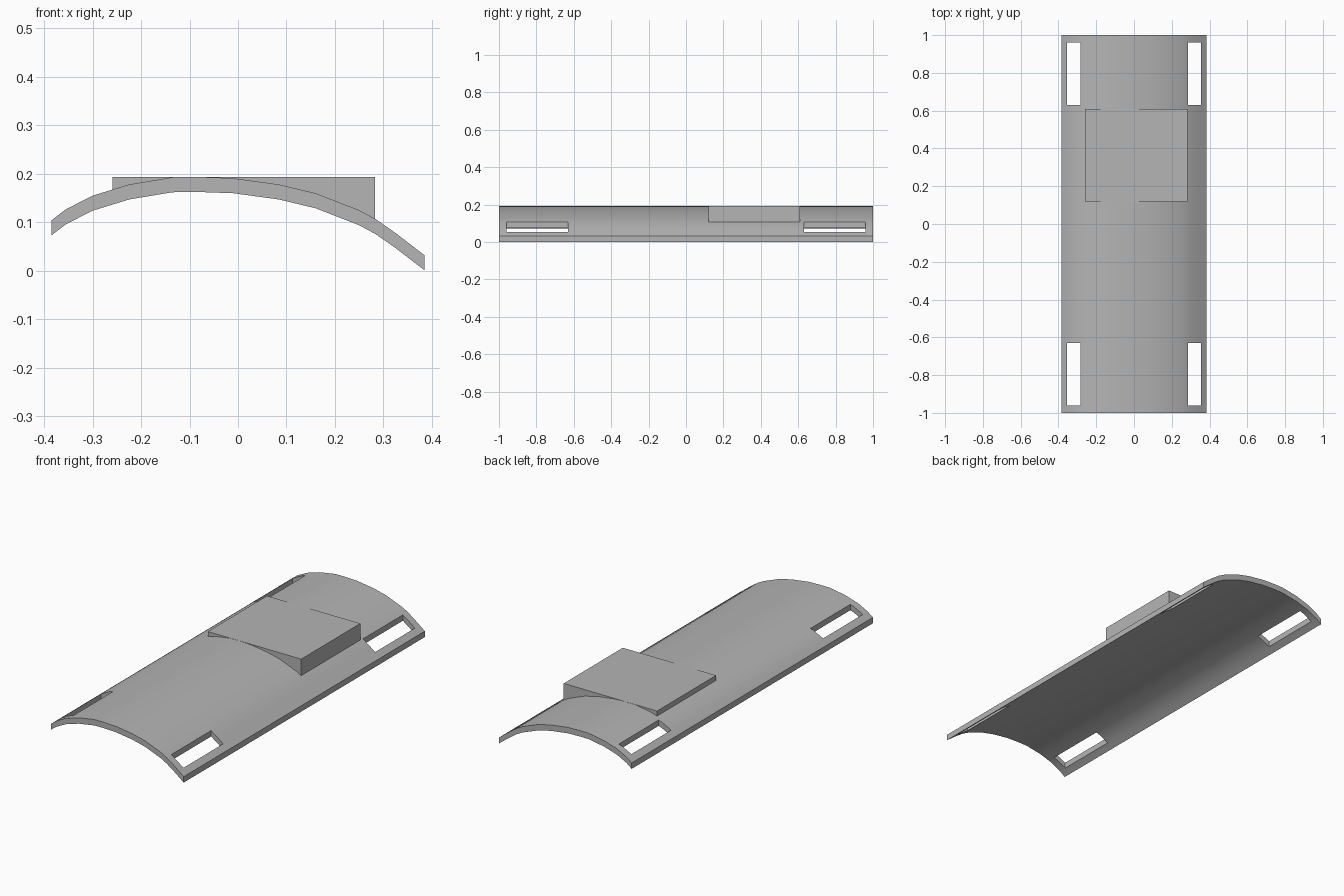
import bpy, bmesh, math

cube = bpy.data.objects.get("Cube")
if cube:
    bpy.data.objects.remove(cube, do_unlink=True)

THICKNESS = 0.031
HALF_LENGTH = 1.0
SLOT_X = [(-0.355, -0.282), (0.285, 0.355)]
SLOT_Y = [(-0.96, -0.63), (0.63, 0.96)]

# Outer curve of the shell, as x, z
CURVE = [(-0.385, 0.104), (-0.355, 0.127), (-0.30, 0.155), (-0.225, 0.178),
         (-0.135, 0.193), (-0.08, 0.1935), (-0.01, 0.191), (0.085, 0.178),
         (0.16, 0.16), (0.25, 0.125), (0.285, 0.106), (0.325, 0.078), (0.385, 0.032)]


def height(x):
    for (x0, z0), (x1, z1) in zip(CURVE, CURVE[1:]):
        if x <= x1:
            return z0 + (z1 - z0) * (x - x0) / (x1 - x0)
    return CURVE[-1][1]


grey = bpy.data.materials.new("matte_grey")
grey.use_nodes = True
grey.diffuse_color = (0.46, 0.46, 0.46, 1)
grey.node_tree.nodes["Principled BSDF"].inputs["Base Color"].default_value = grey.diffuse_color


def finish(name, bm, smooth):
    bmesh.ops.recalc_face_normals(bm, faces=bm.faces[:])
    mesh = bpy.data.meshes.new(name)
    bm.to_mesh(mesh)
    bm.free()
    mesh.materials.append(grey)
    obj = bpy.data.objects.new(name, mesh)
    bpy.context.collection.objects.link(obj)
    if smooth:
        bpy.ops.object.select_all(action="DESELECT")
        obj.select_set(True)
        bpy.context.view_layer.objects.active = obj
        bpy.ops.object.shade_smooth_by_angle(angle=math.radians(30))
    return obj


def inside(value, spans):
    return any(a < value < b for a, b in spans)


# Curved shell: a grid with the slot cells left open
xs = sorted({x for x, z in CURVE} | {x for span in SLOT_X for x in span})
ys = sorted({-HALF_LENGTH, HALF_LENGTH} | {y for span in SLOT_Y for y in span})
bm = bmesh.new()
grid = [[bm.verts.new((x, y, height(x))) for y in ys] for x in xs]
for i in range(len(xs) - 1):
    for j in range(len(ys) - 1):
        mid_x, mid_y = (xs[i] + xs[i + 1]) / 2, (ys[j] + ys[j + 1]) / 2
        if not (inside(mid_x, SLOT_X) and inside(mid_y, SLOT_Y)):
            bm.faces.new((grid[i][j], grid[i + 1][j], grid[i + 1][j + 1], grid[i][j + 1]))

# Underside copy, joined by walls along the rim and the slots
rim = [e for e in bm.edges if e.is_boundary]
copy = bmesh.ops.duplicate(bm, geom=bm.verts[:] + bm.edges[:] + bm.faces[:])
lower = [g for g in copy["geom"] if isinstance(g, bmesh.types.BMVert)]
bmesh.ops.translate(bm, vec=(0, 0, -THICKNESS), verts=lower)
twin = copy["vert_map"]
for edge in rim:
    a, b = edge.verts
    bm.faces.new((a, b, twin[b], twin[a]))
finish("curved_shell", bm, True)

# Flat-topped mounting pad, its underside sunk into the shell
LEFT, RIGHT, FRONT, BACK, TOP = -0.259, 0.283, 0.12, 0.61, 0.194
pad_xs = [LEFT] + [x for x in xs if LEFT < x < RIGHT] + [RIGHT]
outline = [(x, height(x) - THICKNESS / 2) for x in pad_xs] + [(RIGHT, TOP), (LEFT, TOP)]
outline[0] = (LEFT, height(LEFT) - 0.004)
outline[len(pad_xs) - 1] = (RIGHT, height(RIGHT) - 0.004)
bm = bmesh.new()
front = [bm.verts.new((x, FRONT, z)) for x, z in outline]
back = [bm.verts.new((x, BACK, z)) for x, z in outline]
bm.faces.new(front)
bm.faces.new(back[::-1])
for i in range(len(outline)):
    k = (i + 1) % len(outline)
    bm.faces.new((front[i], front[k], back[k], back[i]))
finish("mounting_pad", bm, False)
